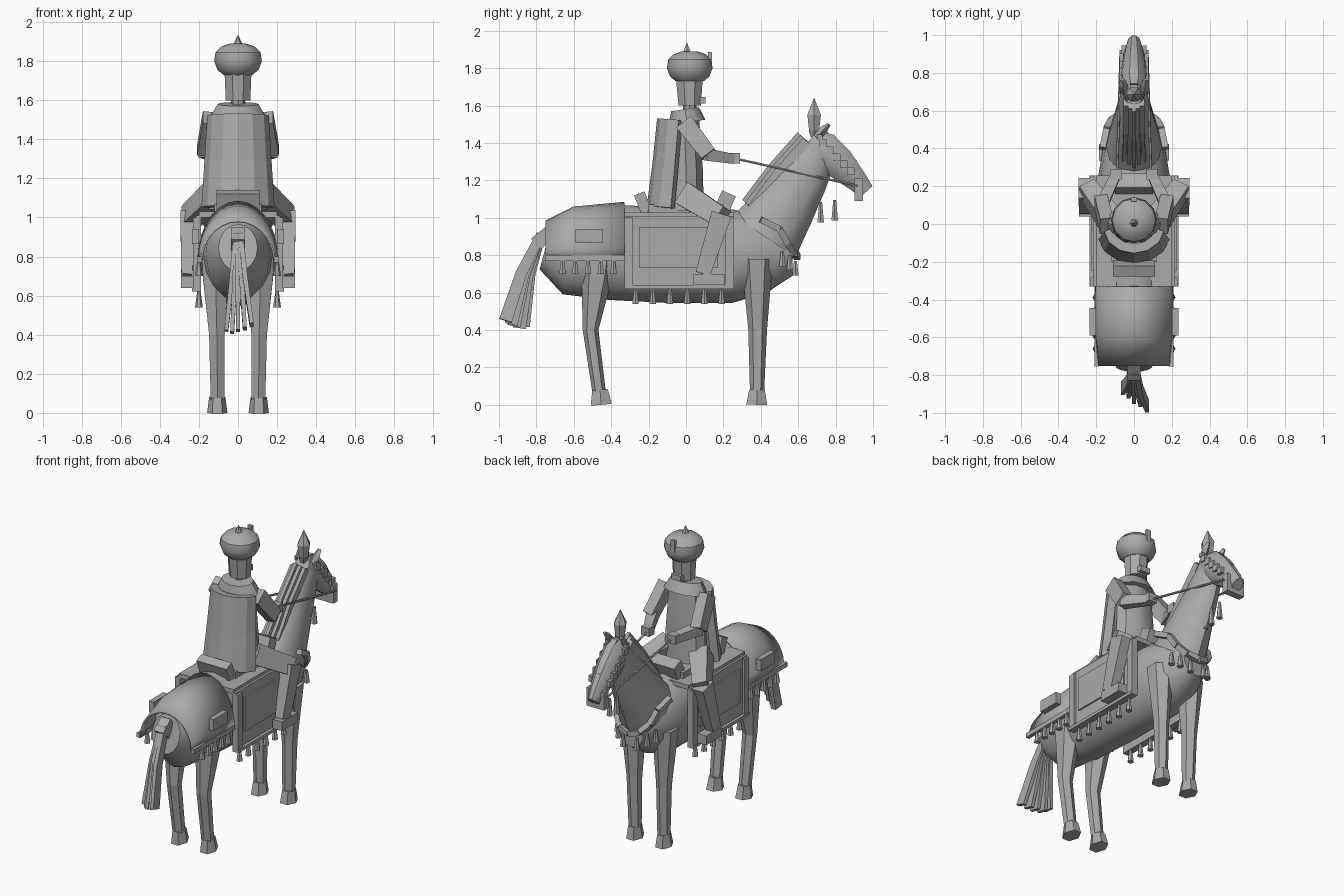
import bpy, bmesh, math
from mathutils import Vector

grey = bpy.data.materials.new("plain_grey")
grey.diffuse_color = (0.4, 0.4, 0.4, 1)


def tube(name, stations, sides=6, smooth=False, arc=None, thick=0.0, phase=0.0):
    """Loft rings (x, y, z, half width, half depth) along a path; arc gives an open shell."""
    pts = [Vector(s[:3]) for s in stations]
    bm, rings = bmesh.new(), []
    count = sides + 1 if arc else sides
    for i, s in enumerate(stations):
        t = (pts[min(i + 1, len(pts) - 1)] - pts[max(i - 1, 0)]).normalized()
        ref = Vector((0, 0, 1)) if abs(t.x) > 0.9 else Vector((1, 0, 0))
        u = (ref - t * ref.dot(t)).normalized()
        v = t.cross(u)
        ring = []
        for k in range(count):
            if arc:
                a = math.radians(arc[0] + (arc[1] - arc[0]) * k / sides)
            else:
                a = 2 * math.pi * (k + phase) / sides
            ring.append(bm.verts.new(pts[i] + u * (math.cos(a) * s[3]) + v * (math.sin(a) * s[4])))
        rings.append(ring)
    for a, b in zip(rings, rings[1:]):
        for k in range(sides):
            n = (k + 1) % count
            bm.faces.new((a[k], a[n], b[n], b[k]))
    if not arc:
        bm.faces.new(rings[0][::-1])
        bm.faces.new(rings[-1])
    bmesh.ops.recalc_face_normals(bm, faces=bm.faces)
    me = bpy.data.meshes.new(name)
    bm.to_mesh(me)
    bm.free()
    me.materials.append(grey)
    if smooth:
        for p in me.polygons:
            p.use_smooth = True
        me.set_sharp_from_angle(angle=math.radians(35))
    ob = bpy.data.objects.new(name, me)
    bpy.context.collection.objects.link(ob)
    if thick:
        m = ob.modifiers.new("thickness", 'SOLIDIFY')
        m.thickness, m.offset = thick, 0
    return ob


def beam(name, *stations):
    """Square-section bar; sizes are half extents."""
    q = math.sqrt(2)
    return tube(name, [(x, y, z, a * q, b * q) for x, y, z, a, b in stations], 4, phase=0.5)


def box(name, x0, x1, y0, y1, z0, z1):
    c = ((x0 + x1) / 2, (y0 + y1) / 2)
    h = (abs(x1 - x0) / 2, abs(y1 - y0) / 2)
    return beam(name, (*c, z0, *h), (*c, z1, *h))


def tassel(name, x, y, z0, z1):
    tube(name, [(x, y, z1, .009, .009), (x, y, z0, .02, .02)], 6)


# Horse body, neck and head
tube("horse_body", [(0, -.75, .845, .10, .125), (0, -.64, .815, .165, .225), (0, -.4, .815, .19, .255),
     (0, -.1, .80, .195, .255), (0, .25, .795, .19, .25), (0, .43, .80, .16, .2),
     (0, .57, .80, .09, .11)], 16, True)
tube("horse_neck", [(0, .42, .90, .15, .20), (0, .53, 1.06, .115, .165),
     (0, .63, 1.22, .085, .135), (0, .72, 1.37, .065, .10)], 12, True)
tube("horse_head", [(0, .665, 1.42, .05, .06), (0, .73, 1.37, .075, .10), (0, .82, 1.29, .07, .09),
     (0, .92, 1.19, .05, .06), (0, .965, 1.14, .035, .045)], 10, True)

# Mane: one crest with thinner locks on either side
for i in range(5):
    x = (i - 2) * .022
    d = abs(i - 2) * .015
    beam("mane_lock", (x * 1.2, .32 + d, 1.08 - d, .011, .025),
         (x, .47 + d, 1.27 - d, .011, .03), (x, .615 + d, 1.44 - d, .011, .025))

# Plume and its socket
tube("plume", [(0, .685, 1.46, .03, .03), (0, .685, 1.55, .042, .042), (0, .685, 1.64, .001, .001)], 6)
tube("plume_base", [(0, .685, 1.43, .02, .02), (0, .685, 1.47, .035, .035)], 6)

# Bridle
box("noseband", -.065, .065, .90, .945, 1.09, 1.21)
beam("brow_band", (-.08, .715, 1.43, .014, .014), (.08, .715, 1.43, .014, .014))
beam("forehead_strap", (0, .74, 1.465, .02, .007), (0, .91, 1.30, .016, .007))

for s in (-1, 1):
    tube("horse_ear", [(s * .05, .70, 1.43, .022, .02), (s * .058, .735, 1.47, .025, .022),
         (s * .06, .765, 1.50, .012, .01)], 4)
    for i in range(5):
        y, z = .73 + i * .038, 1.40 - i * .038
        box("cheek_strap", s * .055, s * .078, y - .02, y + .02, z - .02, z + .02)
    tube("rein", [(s * .09, .27, 1.315, .007, .007), (s * .07, .92, 1.17, .007, .007)], 6)

    # Horse legs and hooves
    tube("front_leg", [(s * .115, .38, .78, .08, .085), (s * .108, .383, .40, .046, .05),
         (s * .105, .38, .07, .04, .038)], 6, phase=.5)
    tube("front_hoof", [(s * .106, .38, .08, .042, .048), (s * .106, .378, 0, .052, .065)], 6)
    tube("back_leg", [(s * .115, -.47, .80, .08, .10), (s * .115, -.475, .70, .075, .085),
         (s * .108, -.51, .40, .046, .042), (s * .105, -.465, .07, .04, .036)], 6, phase=.5)
    tube("back_hoof", [(s * .106, -.46, .08, .042, .048), (s * .106, -.453, 0, .052, .065)], 6)

    # Rump cover hem, side panel and tassels
    box("rump_hem", s * .185, s * .21, -.755, -.33, .77, .80)
    box("rump_panel", s * .20, s * .235, -.59, -.445, .865, .94)
    for i in range(5):
        tassel("rump_tassel", s * .2, -.66 + i * .068, .70, .775)

    # Saddle cloth sides with raised borders and centre panel
    box("saddle_cloth_side", s * .19, s * .215, -.33, .257, .63, 1.01)
    box("cloth_bottom_border", s * .19, s * .235, -.33, .257, .62, .64)
    for y in (-.33, .21):
        box("cloth_side_border", s * .2, s * .23, y, y + .047, .64, 1.0)
    box("cloth_panel", s * .2, s * .225, -.25, .17, .73, .95)
    for i in range(6):
        tassel("cloth_tassel", s * .2, -.27 + i * .092, .54, .62)

    # Chest strap with tassels
    path = [(s * .165, .40, .99), (s * .145, .50, .94), (s * .12, .545, .86), (s * .07, .58, .81), (0, .595, .79)]
    for a, b in zip(path, path[1:]):
        beam("chest_strap", (*a, .017, .017), (*b, .017, .017))
    for x, y, z in ((.14, .515, .82), (.105, .555, .80), (.05, .585, .77)):
        tassel("chest_tassel", s * x, y, z - .08, z)

    # Rider arms
    beam("upper_arm", (s * .145, -.01, 1.51, .035, .05), (s * .175, .12, 1.34, .035, .043))
    beam("forearm", (s * .172, .10, 1.34, .033, .033), (s * .10, .25, 1.315, .026, .026))
    box("hand", s * .065, s * .125, .235, .29, 1.29, 1.345)

    # Rider legs
    beam("thigh", (s * .11, 0, 1.12, .06, .065), (s * .25, .19, 1.0, .045, .055))
    beam("shin", (s * .255, .19, 1.02, .04, .055), (s * .262, .09, .70, .028, .04))
    box("boot", s * .225, s * .292, .04, .205, .64, .70)

# Rump cover arched over the hindquarters
tube("rump_cover", [(0, -.75, .78, .185, .20), (0, -.6, .78, .2, .275), (0, -.33, .78, .203, .30)],
     14, True, (-180, 0), .01)

# Saddle
box("saddle_cloth_top", -.2, .2, -.33, .257, 1.0, 1.03)
box("saddle_seat", -.12, .12, -.2, .2, 1.02, 1.07)
beam("saddle_back", (0, -.21, 1.03, .11, .03), (0, -.25, 1.13, .11, .03))
beam("saddle_front", (0, .19, 1.04, .10, .04), (0, .23, 1.13, .10, .04))

# Hanging neck tassels
for y, z in ((.655, .97), (.72, .975), (.795, .985)):
    tassel("neck_tassel", 0, y, z, z + .11)

# Tail: fan of flat strands
beam("tail_root", (0, -.73, .93, .035, .03), (0, -.80, .86, .035, .04))
for x, y, z in ((-.06, -.87, .42), (-.03, -.89, .41), (0, -.92, .42), (.035, -.935, .43), (.07, -.965, .45)):
    beam("tail_strand", (x * .2, -.775, .91, .012, .025), (x * .5, (y - .8) / 2, .70, .013, .03),
         (x, y, z, .01, .035))

# Rider torso, cape and collar
tube("torso", [(0, .0, 1.04, .15, .10), (0, 0, 1.25, .135, .095), (0, -.01, 1.52, .12, .085)], 10, True)
tube("cape", [(0, -.06, 1.05, .165, .125), (0, -.04, 1.28, .15, .115), (0, -.02, 1.52, .135, .11)],
     6, False, (-175, -5), .05)
tube("collar", [(0, .005, 1.51, .145, .10), (0, -.005, 1.58, .105, .075)], 12, True)
tube("rider_neck", [(0, .02, 1.56, .035, .035), (0, .02, 1.62, .035, .035)], 8)

# Rider head, beard and turban
tube("rider_head", [(0, .02, 1.60, .068, .065), (0, .018, 1.75, .075, .078)], 8, phase=.5)
box("beard", -.035, .035, .06, .105, 1.61, 1.645)
tube("turban", [(0, .02, z, r, r) for z, r in ((1.73, .075), (1.755, .105), (1.80, .122), (1.845, .115),
     (1.875, .085), (1.89, .04))], 12, True)
tube("turban_spike", [(0, .005, 1.875, .028, .028), (0, .005, 1.935, .001, .001)], 6)
box("turban_feather", -.015, .015, .118, .14, 1.81, 1.885)
